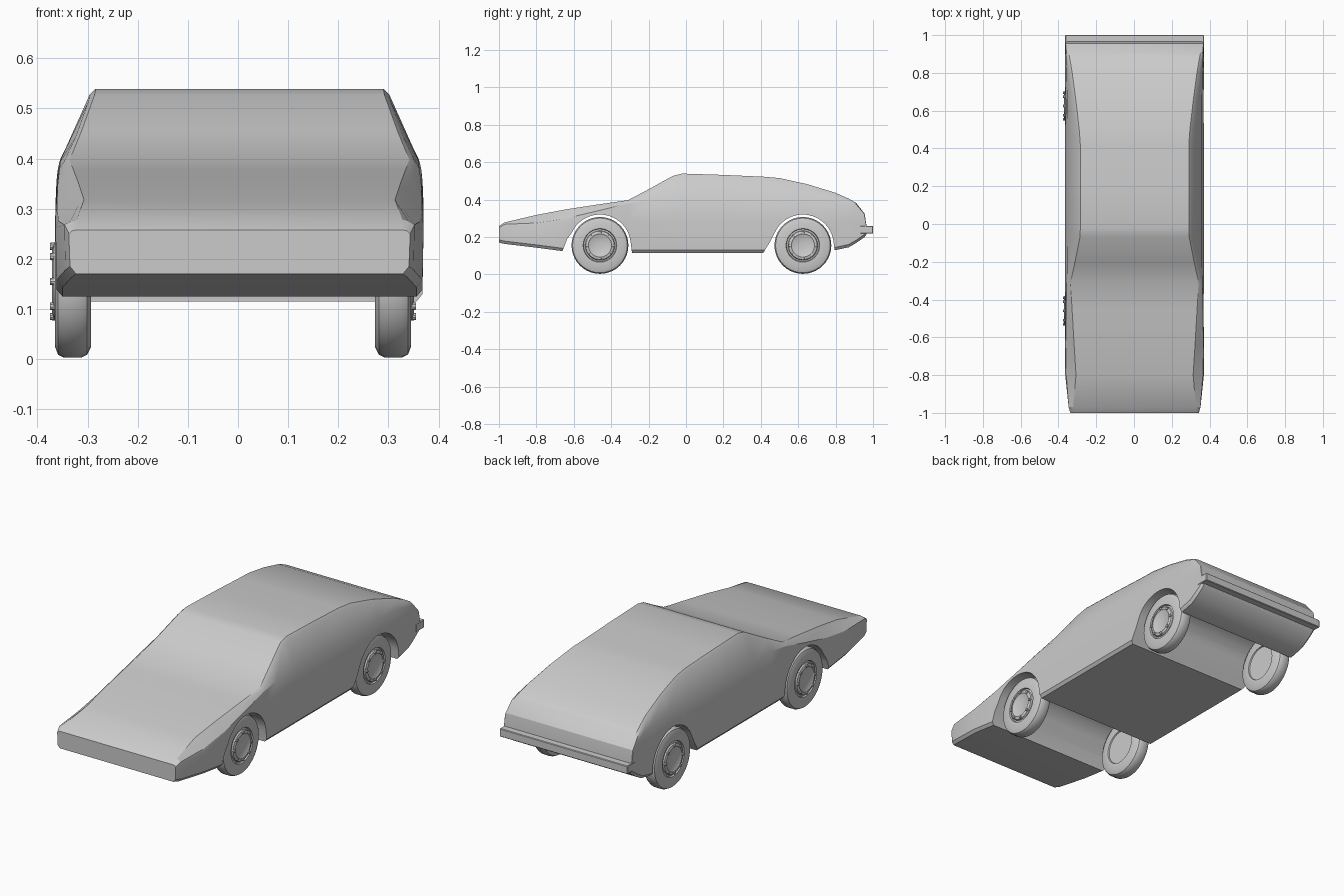
import bpy, bmesh, math
from mathutils import Matrix

cube = bpy.data.objects.get("Cube")
if cube:
    bpy.data.objects.remove(cube, do_unlink=True)

grey = bpy.data.materials.new("plain grey")
grey.use_nodes = True
grey.diffuse_color = (0.6, 0.6, 0.6, 1)
grey.node_tree.nodes["Principled BSDF"].inputs["Base Color"].default_value = (0.6, 0.6, 0.6, 1)


def finish(name, bm, angle=None):
    """Turn a bmesh into a named grey object."""
    bmesh.ops.recalc_face_normals(bm, faces=bm.faces)
    mesh = bpy.data.meshes.new(name)
    bm.to_mesh(mesh)
    bm.free()
    mesh.materials.append(grey)
    ob = bpy.data.objects.new(name, mesh)
    bpy.context.collection.objects.link(ob)
    if angle:
        smooth(ob, angle)
    return ob


def smooth(ob, angle):
    bpy.ops.object.select_all(action='DESELECT')
    ob.select_set(True)
    bpy.context.view_layer.objects.active = ob
    bpy.ops.object.shade_smooth_by_angle(angle=math.radians(angle))


def loft(bm, rings, closed=False):
    """Skin neighbouring rings; cap the ends unless the loop is closed."""
    rows = [[bm.verts.new(p) for p in ring] for ring in rings]
    pairs = list(zip(rows, rows[1:])) + ([(rows[-1], rows[0])] if closed else [])
    n = len(rows[0])
    for a, b in pairs:
        for i in range(n):
            j = (i + 1) % n
            bm.faces.new((a[i], a[j], b[j], b[i]))
    if not closed:
        bm.faces.new(rows[0])
        bm.faces.new(rows[-1])


# Body stations: y, bottom z, top z, top half width, belt z, belt half width
STATIONS = [
    (-1.0, .17, .258, .335, .25, .34), (-.97, .163, .278, .337, .268, .349),
    (-.8, .143, .318, .322, .275, .361), (-.64, .122, .348, .332, .3, .364),
    (-.45, .115, .377, .343, .345, .363), (-.31, .115, .397, .351, .38, .359),
    (-.2, .115, .455, .327, .395, .357), (-.07, .115, .527, .301, .4, .356),
    (-.02, .115, .539, .299, .4, .356), (.2, .115, .532, .299, .4, .356),
    (.42, .115, .522, .299, .4, .356), (.5, .115, .515, .305, .4, .356),
    (.65, .115, .482, .322, .4, .357), (.8, .13, .436, .342, .39, .36),
    (.87, .145, .405, .354, .375, .363), (.91, .168, .382, .361, .355, .365),
    (.955, .2, .325, .365, .31, .367), (.965, .215, .26, .366, .25, .367),
]


def section(y, zb, zt, wt, zbelt, wbelt):
    waist_z = min(zbelt - .012, .285)
    w = max(wbelt, min(.367, wbelt + .012)) if y > -.9 else wbelt
    rim = min(.012, (zt - zbelt) * .3)
    half = [(w - .014, zb), (w - .002, zb + .015), (w, waist_z), (wbelt, zbelt),
            (wt, zt - rim), (wt - .012, zt)]
    return [(x, y, z) for x, z in half] + [(-x, y, z) for x, z in reversed(half)]


bm = bmesh.new()
loft(bm, [section(*s) for s in STATIONS])
bmesh.ops.translate(bm, verts=bm.verts, vec=(.003, 0, 0))
body = finish("body", bm)

# Wheel arches cut through the full width
WHEELS = {"front": -.46, "rear": .625}
AXLE_Z, ARCH_R = .155, .165
for end, y in WHEELS.items():
    arc = [(y + ARCH_R * math.cos(a), AXLE_Z + ARCH_R * math.sin(a))
           for a in (math.radians(5 + 7.5 * i) for i in range(21))]
    front_flare = [(y - .175, .19), (y - .2, .125), (y - .21, .05)]
    if end == "rear":
        front_flare = [(y - .172, .18), (y - .21, .118), (y - .22, .05)]
    outline = [(y + ARCH_R + .005, .05), (y + ARCH_R + .005, .125)] + arc + front_flare
    bm = bmesh.new()
    loft(bm, [[(x, py, pz) for py, pz in outline] for x in (-.6, .6)])
    cutter = finish(end + "_arch_cutter", bm)
    cutter.hide_render = True
    mod = body.modifiers.new(end + " arch", 'BOOLEAN')
    mod.operation, mod.object, mod.solver = 'DIFFERENCE', cutter, 'EXACT'
    bpy.context.view_layer.objects.active = body
    bpy.ops.object.modifier_apply(modifier=mod.name)
    bpy.data.objects.remove(cutter, do_unlink=True)
smooth(body, 25)


def box(name, x, y0, y1, z0, z1, bevel):
    bm = bmesh.new()
    bmesh.ops.create_cube(bm, size=1)
    bmesh.ops.scale(bm, vec=(2 * x, y1 - y0, z1 - z0), verts=bm.verts)
    bmesh.ops.translate(bm, vec=(.003, (y0 + y1) / 2, (z0 + z1) / 2), verts=bm.verts)
    bmesh.ops.bevel(bm, geom=bm.edges[:], offset=bevel, segments=1, affect='EDGES')
    return finish(name, bm)


# Rear bumper
box("rear_bumper", .367, .93, 1.0, .218, .26, .003)


# Wheels: a turned tyre and rim, with holes suggested by small studs
def turned(bm, profile, steps=40):
    rings = []
    for i in range(steps):
        a = 2 * math.pi * i / steps
        rings.append([(x, r * math.cos(a), r * math.sin(a)) for r, x in profile])
    loft(bm, rings, closed=True)


TYRE = [(.09, .0), (.13, .0), (.146, .008), (.152, .02), (.152, .054),
        (.146, .066), (.13, .072), (.09, .072), (.086, .062), (.086, .01)]
RIM = [(.004, .006), (.088, .006), (.088, .064), (.079, .067), (.076, .074),
       (.062, .078), (.056, .074), (.004, .074)]

for end, y in WHEELS.items():
    for side, sign, inner in (("left", 1, .273), ("right", -1, -.293)):
        place = Matrix.Translation((inner, y, AXLE_Z)) @ Matrix.Scale(sign, 4, (1, 0, 0))
        for part, profile in (("tyre", TYRE), ("rim", RIM)):
            bm = bmesh.new()
            turned(bm, profile)
            if part == "rim":
                # Close the hub with a disc and add the ring of studs
                for x in (.006, .074):
                    bmesh.ops.create_circle(
                        bm, cap_ends=True, segments=12, radius=.006,
                        matrix=Matrix.Translation((x, 0, 0)) @ Matrix.Rotation(math.pi / 2, 4, 'Y'))
                for k in range(8):
                    spin = Matrix.Rotation(k * math.pi / 4, 4, 'X')
                    bmesh.ops.create_cone(
                        bm, cap_ends=True, segments=10, radius1=.009, radius2=.007, depth=.016,
                        matrix=spin @ Matrix.Translation((.074, .07, 0))
                        @ Matrix.Rotation(math.pi / 2, 4, 'Y'))
            bmesh.ops.transform(bm, matrix=place, verts=bm.verts)
            finish(f"{end}_{side}_{part}", bm, 35)
